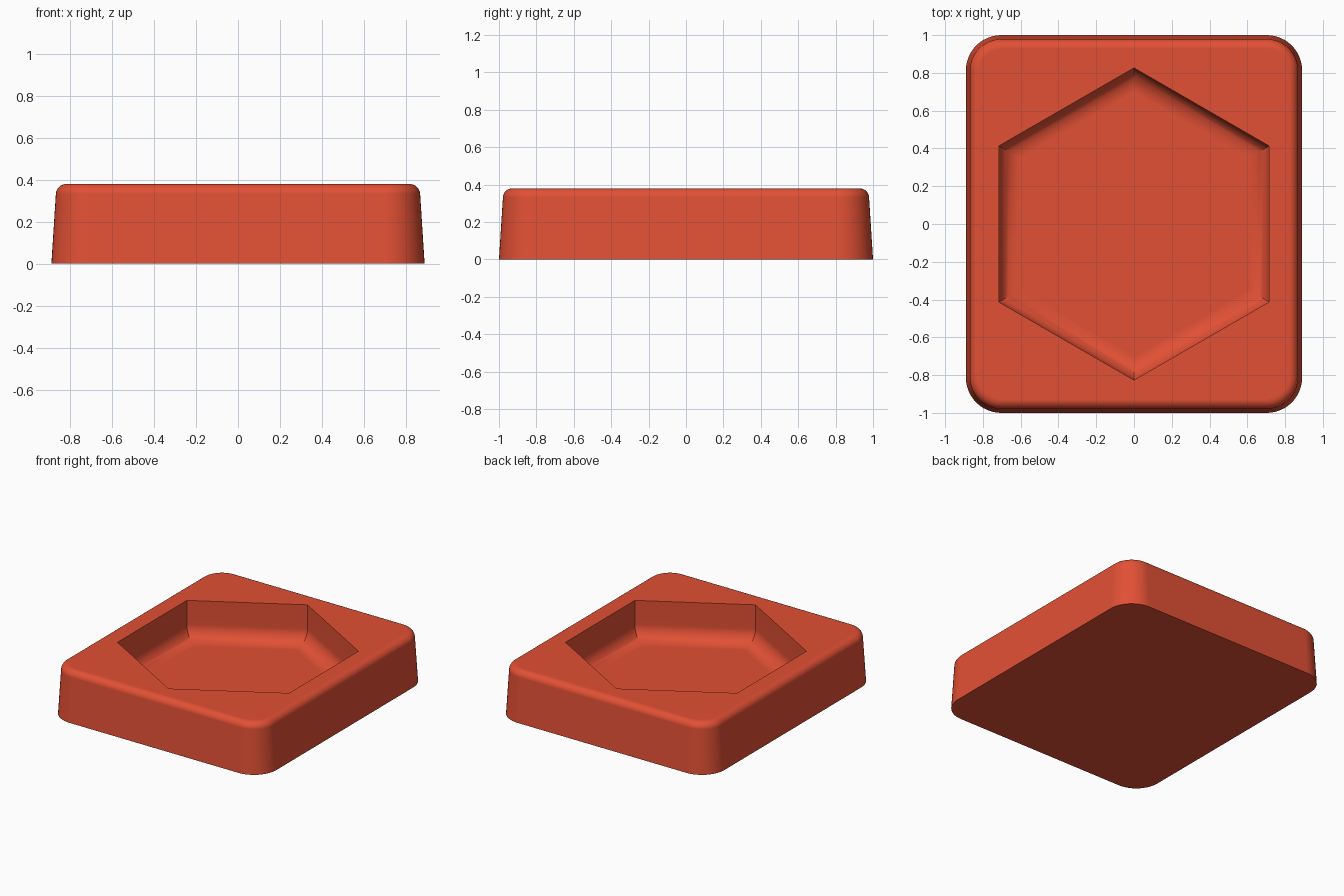
import bpy, bmesh
from math import sin, cos, tan, pi, radians

cube = bpy.data.objects.get("Cube")
if cube:
    bpy.data.objects.remove(cube, do_unlink=True)

# Main sizes
HALF_X, HALF_Y, HEIGHT = 0.89, 1.0, 0.38
CORNER, EDGE = 0.187, 0.05          # plan corner radius, top edge rounding
DRAFT = radians(3.2)                # inward lean of the sides
HEX_RADIUS, FLOOR, FILLET = 0.826, 0.09, 0.11
CORNER_STEPS, ROUND_STEPS = 12, 8


def rounded_rect(inset, z):
    """Rounded rectangle outline, offset inwards by inset."""
    r = CORNER - inset
    points = []
    for i, (sx, sy) in enumerate([(1, 1), (-1, 1), (-1, -1), (1, -1)]):
        for k in range(CORNER_STEPS + 1):
            a = (i + k / CORNER_STEPS) * pi / 2
            points.append((sx * (HALF_X - CORNER) + r * cos(a),
                           sy * (HALF_Y - CORNER) + r * sin(a), z))
    return points


def hexagon(inset, z):
    """Hexagon with points towards front and back, sides offset by inset."""
    r = HEX_RADIUS - inset / cos(pi / 6)
    return [(r * sin(i * pi / 3), r * cos(i * pi / 3), z) for i in range(6)]


def loft(bm, outlines):
    """Skin a stack of outlines and return the vertex rings."""
    rings = [[bm.verts.new(p) for p in outline] for outline in outlines]
    for low, high in zip(rings, rings[1:]):
        for i in range(len(low)):
            j = (i + 1) % len(low)
            bm.faces.new((low[i], low[j], high[j], high[i]))
    return rings


def ring_edges(bm, ring):
    return [bm.edges.get((a, b)) for a, b in zip(ring, ring[1:] + ring[:1])]


bm = bmesh.new()

# Outer sides: drafted wall, then a rounding onto the top
centre_inset = HEIGHT * tan(DRAFT) + EDGE
sides = [rounded_rect(0, 0)]
for k in range(ROUND_STEPS + 1):
    a = DRAFT + (pi / 2 - DRAFT) * k / ROUND_STEPS
    sides.append(rounded_rect(centre_inset - EDGE * cos(a),
                              HEIGHT - EDGE + EDGE * sin(a)))
outer = loft(bm, sides)
bm.faces.new(outer[0])

# Hexagonal recess: straight wall, then a fillet onto the floor
recess = [hexagon(0, HEIGHT)]
for k in range(ROUND_STEPS + 1):
    a = pi / 2 * k / ROUND_STEPS
    recess.append(hexagon(FILLET * (1 - cos(a)), FLOOR + FILLET * (1 - sin(a))))
inner = loft(bm, recess)
bm.faces.new(inner[-1])

# Flat top between the outer edge and the recess
bmesh.ops.triangle_fill(bm, use_beauty=True, normal=(0, 0, 1),
                        edges=ring_edges(bm, outer[-1]) + ring_edges(bm, inner[0]))
bmesh.ops.recalc_face_normals(bm, faces=bm.faces[:])

mesh = bpy.data.meshes.new("hexagon_tray")
bm.to_mesh(mesh)
bm.free()
tray = bpy.data.objects.new("hexagon_tray", mesh)
bpy.context.collection.objects.link(tray)

# Single red-orange colour
colour = (0.76, 0.08, 0.035, 1)
mat = bpy.data.materials.new("red_orange")
mat.use_nodes = True
mat.diffuse_color = colour
mat.node_tree.nodes["Principled BSDF"].inputs["Base Color"].default_value = colour
mesh.materials.append(mat)

# Smooth roundings with crisp rims, flats kept flat
bpy.ops.object.select_all(action='DESELECT')
tray.select_set(True)
bpy.context.view_layer.objects.active = tray
bpy.ops.object.shade_smooth_by_angle(angle=radians(30))
weighted = tray.modifiers.new("flat_normals", 'WEIGHTED_NORMAL')
weighted.keep_sharp = True
